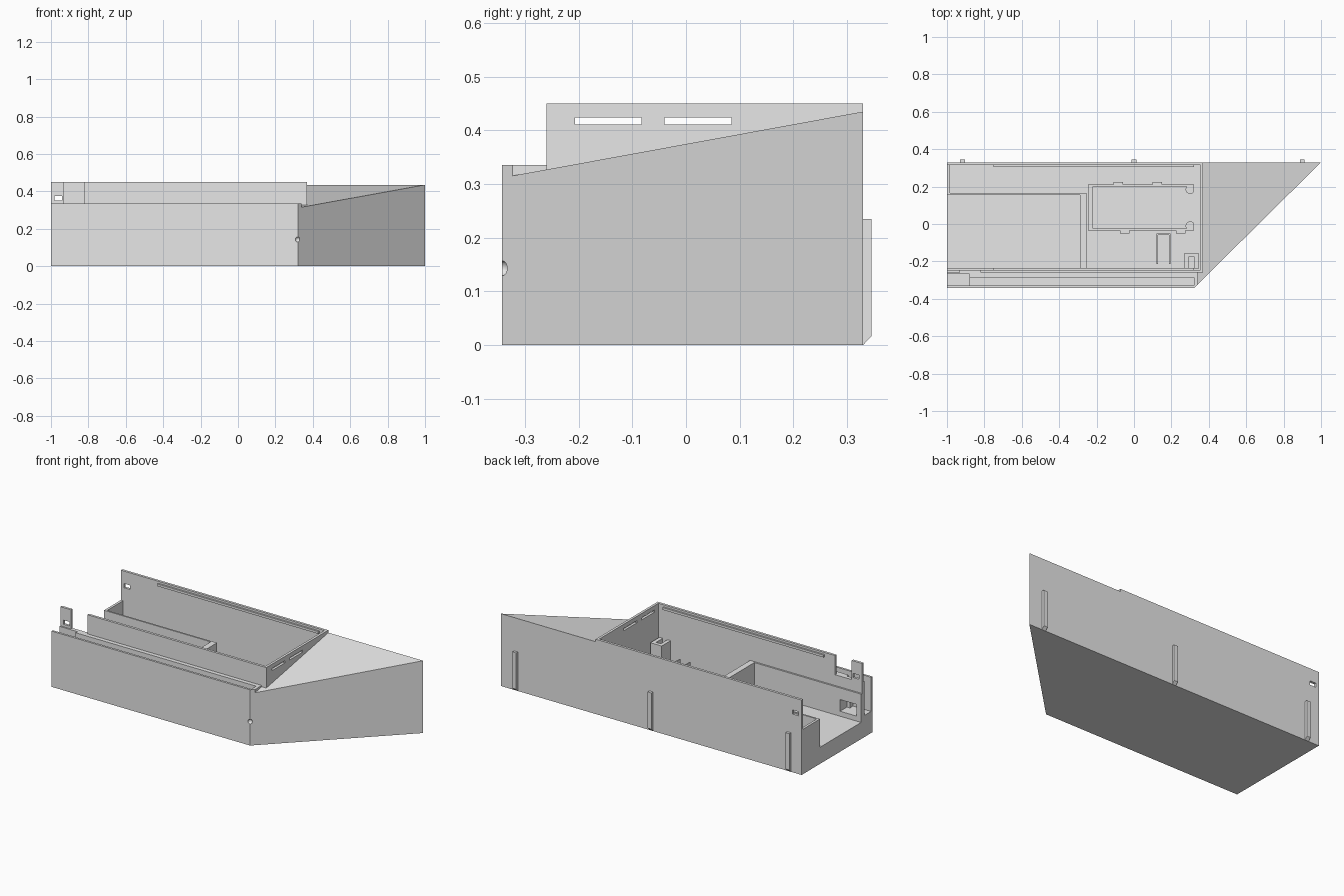
import bpy
import bmesh
from mathutils import Vector

old = bpy.data.objects.get("Cube")
if old:
    bpy.data.objects.remove(old, do_unlink=True)

grey = bpy.data.materials.new("light_grey_plastic")
grey.use_nodes = True
colour = (0.8, 0.8, 0.8, 1)
grey.diffuse_color = colour
grey.node_tree.nodes["Principled BSDF"].inputs["Base Color"].default_value = colour


def prism(name, points, shift):
    """Extrude a flat outline along a vector."""
    bm = bmesh.new()
    face = bm.faces.new([bm.verts.new(p) for p in points])
    out = bmesh.ops.extrude_face_region(bm, geom=[face])
    moved = [g for g in out["geom"] if isinstance(g, bmesh.types.BMVert)]
    bmesh.ops.translate(bm, verts=moved, vec=shift)
    bmesh.ops.recalc_face_normals(bm, faces=bm.faces)
    mesh = bpy.data.meshes.new(name)
    bm.to_mesh(mesh)
    bm.free()
    mesh.materials.append(grey)
    obj = bpy.data.objects.new(name, mesh)
    bpy.context.scene.collection.objects.link(obj)
    return obj


def box(name, x, y, z):
    base = [(x[0], y[0], z[0]), (x[1], y[0], z[0]), (x[1], y[1], z[0]), (x[0], y[1], z[0])]
    return prism(name, base, (0, 0, z[1] - z[0]))


def side_prism(name, x, profile):
    """Extrude a y-z profile across an x range."""
    return prism(name, [(x[0], y, z) for y, z in profile], (x[1] - x[0], 0, 0))


def cut(target, cutter):
    cutter.hide_render = True
    mod = target.modifiers.new("cut", "BOOLEAN")
    mod.operation = "DIFFERENCE"
    mod.solver = "EXACT"
    mod.object = cutter
    bpy.context.view_layer.objects.active = target
    bpy.ops.object.modifier_apply(modifier=mod.name)
    bpy.data.objects.remove(cutter, do_unlink=True)


def cut_box(target, x, y, z):
    cut(target, box("cutter", x, y, z))


# Case: tapered outline, then hollowed and stepped
FRONT, BACK, TOP = -0.343, 0.33, 0.45
RIM = 0.335
POCKET = 0.27
FLOOR = 0.1
case = prism("case", [(-1, FRONT, 0), (0.32, FRONT, 0), (1, BACK, 0), (-1, BACK, 0)], (0, 0, TOP))
cut_box(case, (-1.2, 1.2), (-0.5, -0.26), (RIM, 0.7))


# Sloping top of the wedge end
def slope(y):
    return 0.315 + (y + 0.325) * 0.183


for x0, y0, y1 in ((0.37, -0.325, 0.4), (0.34, -0.325, -0.26)):
    cut(case, side_prism("cutter", (x0, 1.2), [(y0, slope(y0)), (y1, slope(y1)), (y1, 0.7), (y0, 0.7)]))

# Main cavity and the open left end
cut_box(case, (-0.985, 0.355), (-0.245, 0.315), (0.015, 0.7))
cut_box(case, (-1.2, -0.9), (-0.245, 0.315), (POCKET, 0.7))
cut_box(case, (-1.2, -0.9), (-0.235, 0.155), (FLOOR, 0.7))

# Gap beside the front tab, and the tab and wall slots
cut_box(case, (-0.93, -0.82), (-0.4, -0.2), (RIM, 0.7))
cut_box(case, (-0.98, -0.94), (-0.5, 0.5), (0.35, 0.375))
for y in ((-0.207, -0.083), (-0.04, 0.085)):
    cut_box(case, (0.3, 0.45), y, (0.411, 0.424))

# Groove along the front rim, deeper at its left end
cut_box(case, (-0.89, 0.32), (-0.33, -0.285), (0.3, 0.5))
cut_box(case, (-1.2, -0.88), (-0.33, -0.268), (0.13, 0.5))
cut_box(case, (-0.97, -0.86), (-0.3, -0.2), (0.13, 0.2))

# Small round hole on the front corner
bpy.ops.mesh.primitive_uv_sphere_add(segments=24, ring_count=12, radius=0.014, location=(0.32, FRONT, 0.143))
cut(case, bpy.context.object)

# Left pocket: floor, surrounding walls
box("pocket_floor", (-0.99, -0.27), (-0.25, 0.16), (0.005, FLOOR))
box("pocket_back_wall", (-0.998, -0.255), (0.155, 0.165), (0.005, POCKET))
box("pocket_side_wall", (-0.29, -0.255), (-0.25, 0.16), (0.005, POCKET))
front_lip = box("pocket_front_wall", (-0.998, -0.27), (-0.25, -0.235), (0.005, POCKET))
cut_box(front_lip, (-0.97, -0.86), (-0.4, -0.1), (0.13, 0.2))

# Lid ridges along the inside of both long walls
box("back_lid_ridge", (-0.75, 0.32), (0.305, 0.318), (0.424, 0.438))
box("front_lid_ridge", (-0.75, 0.32), (-0.248, -0.235), (0.424, 0.438))

# Open-ended holder tray with clips
TRAY = (0.01, 0.18)
box("tray_left_wall", (-0.245, -0.22), (-0.035, 0.21), TRAY)
for name, y, clip_y, clips in (("back", (0.2, 0.21), (0.21, 0.225), (-0.085, 0.125)),
                               ("front", (-0.035, -0.025), (-0.05, -0.035), (-0.05, 0.25))):
    box("tray_" + name + "_wall", (-0.24, 0.32), y, TRAY)
    for i, x in enumerate(clips):
        box(f"tray_{name}_clip_{i + 1}", (x - 0.025, x + 0.025), clip_y, TRAY)
for i, y in enumerate((0.185, -0.01)):
    bpy.ops.mesh.primitive_cylinder_add(vertices=24, radius=0.024, depth=0.16, location=(0.3, y, 0.095))
    peg = bpy.context.object
    peg.name = f"tray_peg_{i + 1}"
    peg.data.materials.append(grey)
    cut_box(peg, (0.318, 0.4), (-0.5, 0.5), (0, 0.3))
    bpy.ops.object.shade_smooth_by_angle()


# Upright brackets on the floor
def bracket(name, x, y, height, wall):
    shell = box(name, x, y, (0.01, height))
    cut_box(shell, (x[0] + wall, x[1] - wall), (y[0] - 0.1, y[1] - wall), (0.02, 0.5))


bracket("switch_bracket", (0.12, 0.195), (-0.215, -0.05), 0.17, 0.008)
bracket("cable_post", (0.27, 0.345), (-0.24, -0.155), 0.25, 0.022)

# Chamfered ribs on the back
for i, x in enumerate((-0.917, 0, 0.9)):
    side_prism(f"back_rib_{i + 1}", (x - 0.0125, x + 0.0125),
               [(0.325, 0), (BACK, 0), (0.346, 0.017), (0.346, 0.235), (0.325, 0.235)])
